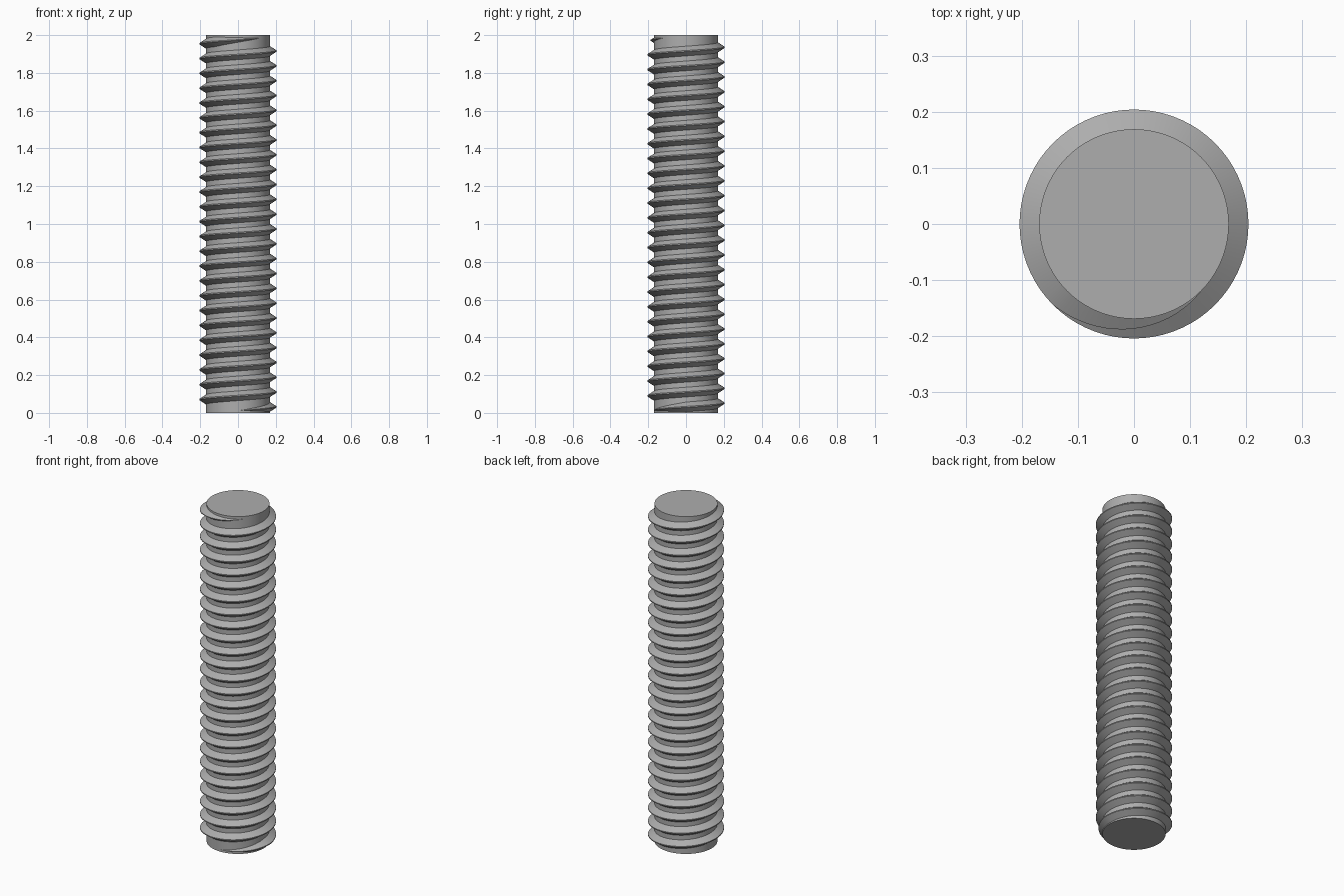
import bpy
import bmesh
from math import cos, sin, pi, radians

if "Cube" in bpy.data.objects:
    bpy.data.objects.remove(bpy.data.objects["Cube"], do_unlink=True)

CORE, CREST, HEIGHT = 0.169, 0.204, 2.0
PITCH, TURNS, STEPS = 0.0785, 25, 72
ROOT_HALF, TIP_HALF = 0.027, 0.003

steel = bpy.data.materials.new("steel grey")
steel.use_nodes = True
steel.diffuse_color = (0.42, 0.42, 0.42, 1)
steel.node_tree.nodes["Principled BSDF"].inputs["Base Color"].default_value = (0.42, 0.42, 0.42, 1)


def finish(name, bm):
    bmesh.ops.recalc_face_normals(bm, faces=bm.faces)
    mesh = bpy.data.meshes.new(name)
    bm.to_mesh(mesh)
    bm.free()
    mesh.materials.append(steel)
    obj = bpy.data.objects.new(name, mesh)
    bpy.context.collection.objects.link(obj)
    bpy.ops.object.select_all(action="DESELECT")
    obj.select_set(True)
    bpy.context.view_layer.objects.active = obj
    bpy.ops.object.shade_smooth_by_angle(angle=radians(30))


# Solid core of the rod
bm = bmesh.new()
bmesh.ops.create_cone(bm, cap_ends=True, segments=STEPS, radius1=CORE,
                      radius2=CORE, depth=HEIGHT)
bmesh.ops.translate(bm, verts=bm.verts, vec=(0, 0, HEIGHT / 2))
finish("rod_core", bm)

# Right-hand helical ridge, starting at the front and fading out at both ends
bm = bmesh.new()
total = int(TURNS * STEPS) + STEPS // 8
rings = []
for i in range(total + 1):
    angle = -pi / 2 + 2 * pi * i / STEPS
    z = 0.012 + PITCH * i / STEPS
    fade = min(1, i / (STEPS / 4), (total - i) / (STEPS / 4))
    fade = max(fade, 0.01)
    tip = CORE + (CREST - CORE) * fade
    section = [(CORE - 0.002, -ROOT_HALF * fade), (tip, -TIP_HALF * fade),
               (tip, TIP_HALF * fade), (CORE - 0.002, ROOT_HALF * fade)]
    rings.append([bm.verts.new((r * cos(angle), r * sin(angle),
                                min(max(z + dz, 0), HEIGHT)))
                  for r, dz in section])
for a, b in zip(rings, rings[1:]):
    for j in range(4):
        k = (j + 1) % 4
        bm.faces.new((a[j], b[j], b[k], a[k]))
bm.faces.new(rings[0])
bm.faces.new(rings[-1][::-1])
finish("screw_thread", bm)
